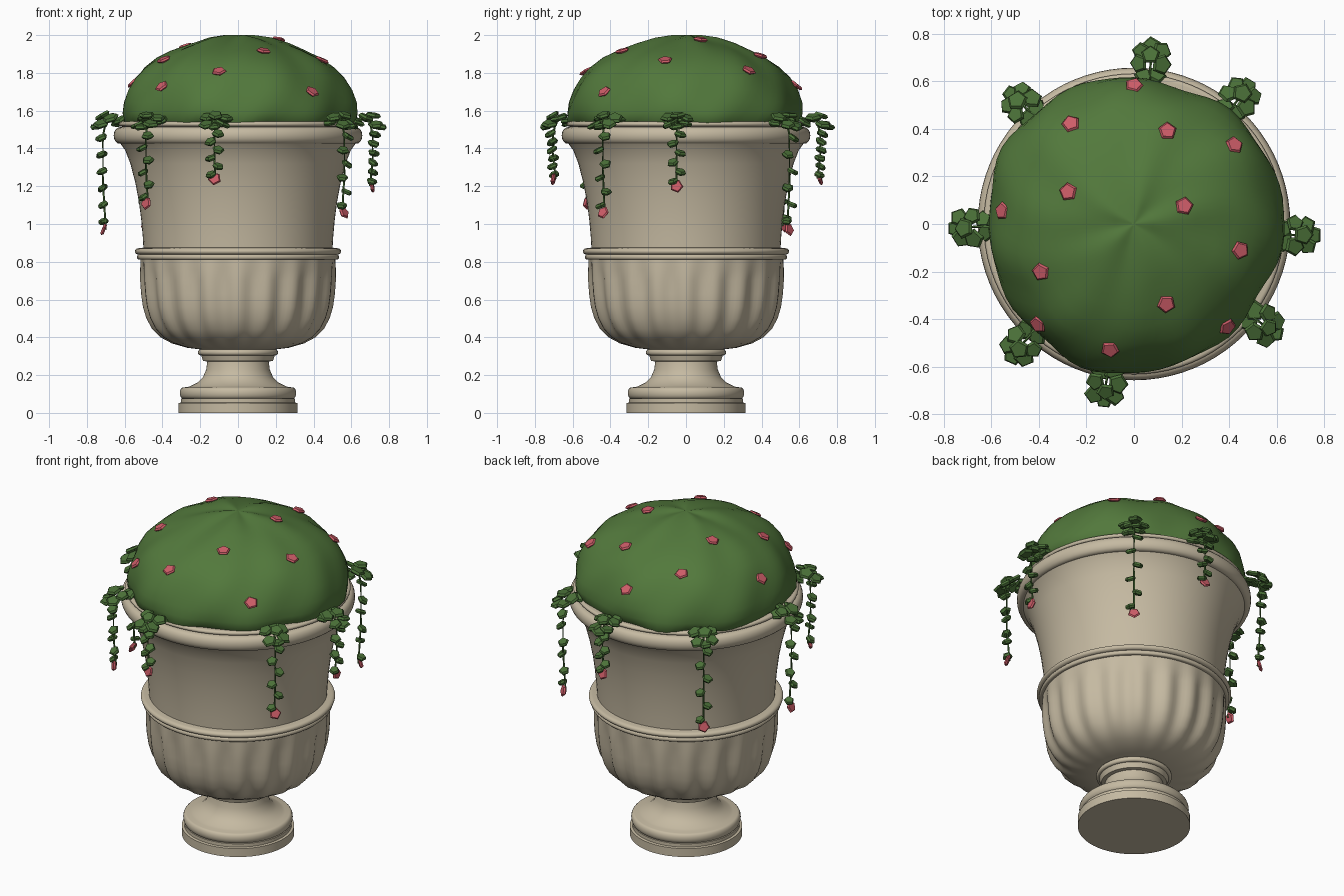
import bpy, bmesh, math, random
from mathutils import Vector, Matrix
from mathutils.bvhtree import BVHTree

if "Cube" in bpy.data.objects:
    bpy.data.objects.remove(bpy.data.objects["Cube"])

random.seed(7)


def material(name, rgb):
    m = bpy.data.materials.new(name)
    m.diffuse_color = (*rgb, 1)
    m.use_nodes = True
    m.node_tree.nodes["Principled BSDF"].inputs["Base Color"].default_value = m.diffuse_color
    return m


STONE = material("stone", (0.56, 0.49, 0.36))
GREEN = material("foliage_green", (0.085, 0.19, 0.045))
LEAF = material("leaf_green", (0.07, 0.165, 0.04))
PINK = material("blossom_pink", (0.62, 0.11, 0.14))


def finish(name, bm, mats, smooth_angle=None):
    bmesh.ops.recalc_face_normals(bm, faces=bm.faces)
    me = bpy.data.meshes.new(name)
    bm.to_mesh(me)
    bm.free()
    for m in mats:
        me.materials.append(m)
    if smooth_angle:
        me.shade_smooth()
        me.set_sharp_from_angle(angle=math.radians(smooth_angle))
    ob = bpy.data.objects.new(name, me)
    bpy.context.collection.objects.link(ob)
    return ob


def lathe(name, profile, segs, mat, shape=None, angle=35):
    """Revolve (r, z) points; shape(r, z, a) may change r and z per angle."""
    bm = bmesh.new()
    rings = []
    for r, z in profile:
        ring = []
        for i in range(segs):
            a = math.tau * i / segs
            rr, zz = shape(r, z, a) if shape else (r, z)
            ring.append(bm.verts.new((rr * math.cos(a), rr * math.sin(a), zz)))
        rings.append(ring)
    for lo, hi in zip(rings, rings[1:]):
        for i in range(segs):
            j = (i + 1) % segs
            bm.faces.new((lo[i], lo[j], hi[j], hi[i]))
    bm.faces.new(rings[0])
    bm.faces.new(rings[-1])
    return finish(name, bm, [mat], angle)


def bulge(r, z0, z1, out, n=8):
    """Half-round moulding between two heights."""
    return [(r + out * math.sin(math.pi * i / n),
             (z0 + z1) / 2 - (z1 - z0) / 2 * math.cos(math.pi * i / n)) for i in range(n + 1)]


def disc(bm, pos, normal, r, thick, mat, spin=0.0):
    """Five-sided thick leaf or petal disc with a slightly raised middle."""
    rot = Vector(normal).to_track_quat('Z', 'Y').to_matrix().to_4x4()
    mtx = Matrix.Translation(pos) @ rot @ Matrix.Rotation(spin, 4, 'Z')
    rings = []
    for rad, h in ((r * 0.75, -thick / 2), (r, 0), (r * 0.8, thick / 2)):
        rings.append([bm.verts.new(mtx @ Vector((rad * math.cos(math.tau * k / 5),
                                                 rad * math.sin(math.tau * k / 5), h))) for k in range(5)])
    faces = [bm.faces.new(rings[0][::-1]), bm.faces.new(rings[2])]
    for lo, hi in zip(rings, rings[1:]):
        faces += [bm.faces.new((lo[k], lo[(k + 1) % 5], hi[(k + 1) % 5], hi[k])) for k in range(5)]
    for f in faces:
        f.material_index = mat


# Foot: plinth, torus, hollow neck and collar
foot = [(0.316, 0), (0.316, 0.052), (0.302, 0.055), (0.302, 0.075)]
foot += bulge(0.29, 0.075, 0.135, 0.018)
foot += [(0.265, 0.137), (0.25, 0.143), (0.215, 0.16), (0.185, 0.19), (0.168, 0.23), (0.163, 0.272),
         (0.185, 0.275), (0.195, 0.305)]
foot += bulge(0.2, 0.305, 0.335, 0.012) + [(0.19, 0.345)]
lathe("foot", foot, 64, STONE)


# Fluted bowl
def flute(r, z, a):
    t = max(0, min(1, (z - 0.335) / 0.12)) * max(0, min(1, (0.82 - z) / 0.12))
    return r - 0.022 * t * (0.5 - 0.5 * math.cos(20 * a)), z


bowl = [(0.19, 0.335), (0.27, 0.345), (0.35, 0.368), (0.41, 0.40), (0.455, 0.445), (0.485, 0.50),
        (0.503, 0.56), (0.513, 0.63), (0.518, 0.70), (0.518, 0.76), (0.515, 0.82)]
lathe("fluted_bowl", bowl, 160, STONE, flute, 50)

# Waist band
lathe("waist_band", [(0.5, 0.812)] + bulge(0.525, 0.812, 0.838, 0.01)
      + bulge(0.525, 0.838, 0.872, 0.021) + [(0.49, 0.876)], 80, STONE)

# Flared upper body with rim and open lip
body = [(0.5, 0.86), (0.504, 0.93), (0.512, 1.02), (0.525, 1.12), (0.544, 1.22), (0.57, 1.32),
        (0.597, 1.39), (0.622, 1.425)]
body += bulge(0.628, 1.425, 1.512, 0.03)
body += [(0.612, 1.514)] + bulge(0.617, 1.516, 1.542, 0.016) + [(0.575, 1.542), (0.565, 1.47)]
lathe("upper_body_and_rim", body, 80, STONE)


# Foliage mound with gentle folds
def folds(r, z, a):
    k = min(1, r / 0.35)
    w = (0.012 * math.sin(3 * a + 0.8) + 0.008 * math.sin(7 * a + 9 * z)
         + 0.006 * math.sin(11 * a - 14 * z + 1.3))
    dz = 0.008 * math.sin(5 * a + 1) * k * (1 - k) * 4
    if z < 1.56:
        dz += 0.008 * math.sin(9 * a) + 0.006 * math.sin(14 * a + 2)
    return r + w * k, z + dz


mound = [(0.5, 1.50), (0.59, 1.515), (0.617, 1.54), (0.622, 1.59), (0.613, 1.645), (0.588, 1.71), (0.55, 1.775),
         (0.50, 1.83), (0.43, 1.88), (0.35, 1.918), (0.26, 1.953), (0.17, 1.98), (0.08, 1.995), (0.01, 2.0)]
dome = lathe("foliage_mound", mound, 72, GREEN, folds, 60)

# Blossoms resting on the mound
tree = BVHTree.FromPolygons([v.co for v in dome.data.vertices], [p.vertices for p in dome.data.polygons])
bm = bmesh.new()
for x, y in ((0, .58), (-.265, .42), (.14, .39), (.42, .33), (-.55, .055), (-.275, .135), (.21, .075),
             (.445, -.11), (-.39, -.2), (-.4, -.42), (.135, -.335), (.39, -.43), (-.1, -.525)):
    hit, nrm, _, _ = tree.ray_cast(Vector((x, y, 3)), Vector((0, 0, -1)))
    if hit:
        nrm = (nrm + Vector((0, 0, 0.5))).normalized()
        disc(bm, hit + nrm * 0.007, nrm, 0.04, 0.018, 0, random.uniform(0, 6))
finish("mound_blossoms", bm, [PINK])


def tube(bm, pts, r):
    """Thin five-sided stem along points."""
    rings = []
    for i, p in enumerate(pts):
        d = pts[min(i + 1, len(pts) - 1)] - pts[max(i - 1, 0)]
        q = d.to_track_quat('Z', 'Y')
        rings.append([bm.verts.new(p + q @ Vector((r * math.cos(math.tau * k / 5),
                                                   r * math.sin(math.tau * k / 5), 0))) for k in range(5)])
    for lo, hi in zip(rings, rings[1:]):
        for k in range(5):
            bm.faces.new((lo[k], lo[(k + 1) % 5], hi[(k + 1) % 5], hi[k]))
    bm.faces.new(rings[0])
    bm.faces.new(rings[-1])


# Trailing vines: angle in degrees and height of the tip
vines = ((84, 1.24), (50, 0.97), (-4, 1.2), (-38, 1.06), (-100, 1.24), (-133, 1.11), (181, 0.97), (133, 0.99))
for n, (deg, tip) in enumerate(vines):
    a = math.radians(deg)
    out, side = Vector((math.cos(a), math.sin(a), 0)), Vector((-math.sin(a), math.cos(a), 0))
    up = Vector((0, 0, 1))
    bm = bmesh.new()
    # stem arching over the rim, then hanging
    tube(bm, [out * r + up * z for r, z in ((.59, 1.53), (.63, 1.555), (.67, 1.56), (.70, 1.535), (.715, 1.47),
                                            (.715, (1.47 + tip) / 2), (.70, tip))], 0.0055)
    # leaf cluster on the arch
    for r, s, z in ((.625, .025, 1.55), (.635, -.03, 1.535), (.675, .05, 1.56), (.68, -.045, 1.565),
                    (.715, .005, 1.575), (.725, .045, 1.53), (.735, -.04, 1.525), (.75, .005, 1.515)):
        nrm = up + out * random.uniform(-.1, .6) + side * (s * 6 + random.uniform(-.2, .2))
        disc(bm, out * r + side * s + up * z, nrm, random.uniform(.039, .047), .024, 0, random.uniform(0, 6))
    # alternating leaves down the stem
    for i in range(6):
        t = (i + 0.5) / 6
        s = 0.02 * (-1) ** i
        nrm = up + out * random.uniform(.2, .7) + side * s * 15
        disc(bm, out * (.725 - .015 * t) + side * s + up * (1.5 + (tip - 1.5) * t), nrm,
             .036 - .006 * t, .024, 0, random.uniform(0, 6))
    # blossom at the tip
    disc(bm, out * .712 + up * tip, out + up * random.uniform(0, .5), .036, .018, 1, random.uniform(0, 6))
    finish(f"trailing_vine_{n + 1}", bm, [LEAF, PINK])
